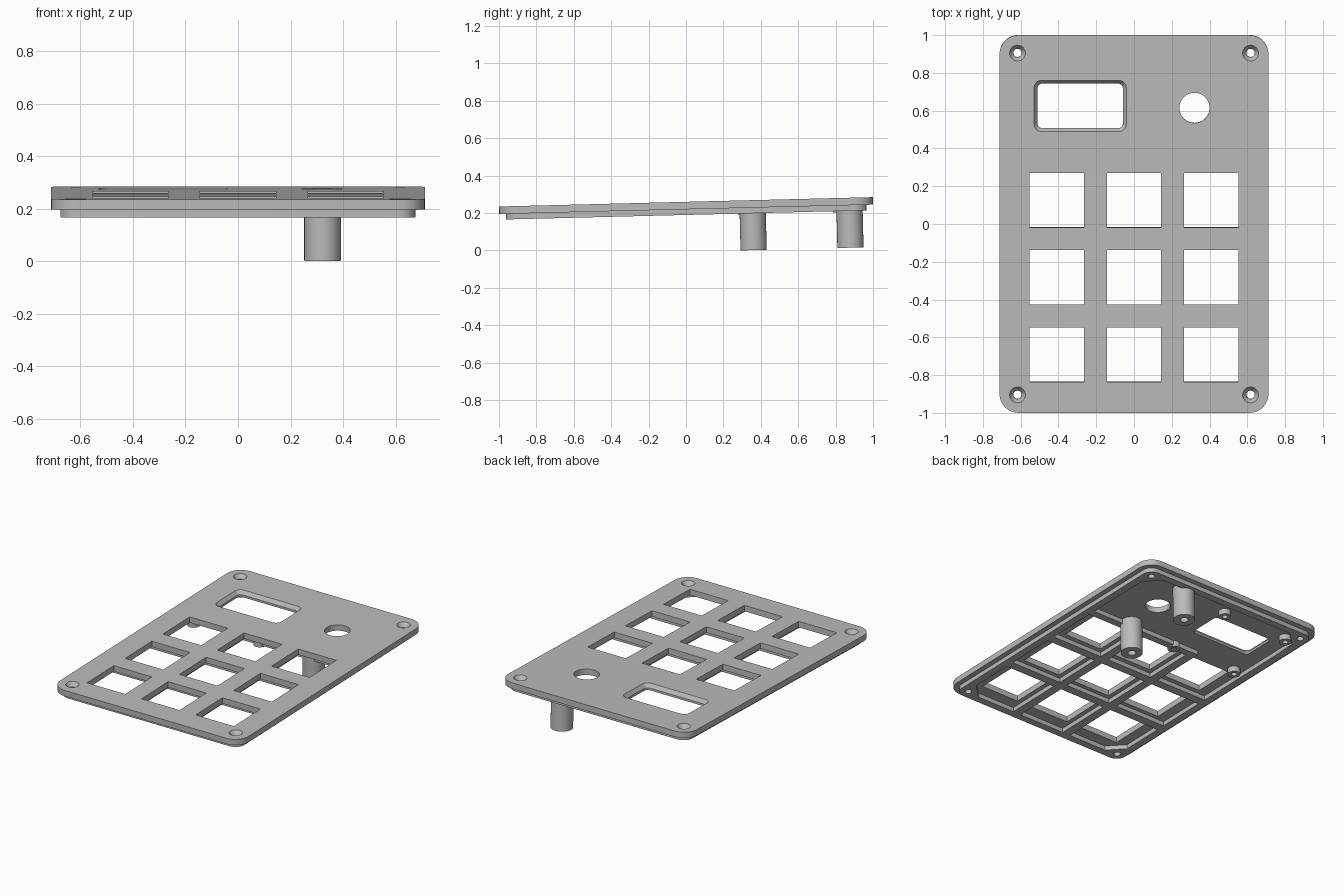
import bpy, bmesh, math
from mathutils import Matrix

cube = bpy.data.objects.get("Cube")
if cube:
    bpy.data.objects.remove(cube, do_unlink=True)

grey = bpy.data.materials.new("plain grey")
grey.use_nodes = True
grey.diffuse_color = (0.5, 0.5, 0.5, 1)
grey.node_tree.nodes["Principled BSDF"].inputs["Base Color"].default_value = (0.5, 0.5, 0.5, 1)

# Everything is built flat with its top at z = 0, then tilted towards the front
TILT = Matrix.Translation((0, 0, 0.26)) @ Matrix.Rotation(math.atan(0.025), 4, 'X')
PLATE_BOTTOM, FRAME_BOTTOM, POST_BOTTOM = -0.04, -0.07, -0.267


def circle(x, y, r, n=32):
    return [(x + r * math.cos(2 * math.pi * i / n), y + r * math.sin(2 * math.pi * i / n))
            for i in range(n)]


def rounded(x, y, hx, hy, r, n=8):
    """Rectangle outline with rounded corners; hx and hy are half sizes."""
    pts = []
    for q, (sx, sy) in enumerate([(1, 1), (-1, 1), (-1, -1), (1, -1)]):
        for i in range(n + 1):
            a = math.pi / 2 * (q + i / n)
            pts.append((x + sx * (hx - r) + r * math.cos(a), y + sy * (hy - r) + r * math.sin(a)))
    return pts


def box(x0, x1, y0, y1):
    return [(x0, y0), (x1, y0), (x1, y1), (x0, y1)]


def finish(name, bm):
    bmesh.ops.remove_doubles(bm, verts=bm.verts, dist=0.0001)
    bmesh.ops.recalc_face_normals(bm, faces=bm.faces)
    bm.transform(TILT)
    mesh = bpy.data.meshes.new(name)
    bm.to_mesh(mesh)
    bm.free()
    mesh.materials.clear()
    mesh.materials.append(grey)
    obj = bpy.data.objects.new(name, mesh)
    bpy.context.collection.objects.link(obj)
    bpy.ops.object.select_all(action='DESELECT')
    obj.select_set(True)
    bpy.context.view_layer.objects.active = obj
    bpy.ops.object.shade_smooth_by_angle(angle=math.radians(30))
    return obj


def slab(name, loops, z0, z1):
    """Extruded outline; the loops after the first are holes."""
    curve = bpy.data.curves.new(name, 'CURVE')
    curve.dimensions = '2D'
    curve.fill_mode = 'BOTH'
    curve.extrude = (z1 - z0) / 2
    for pts in loops:
        spline = curve.splines.new('POLY')
        spline.points.add(len(pts) - 1)
        for p, (x, y) in zip(spline.points, pts):
            p.co = (x, y, 0, 1)
        spline.use_cyclic_u = True
    temp = bpy.data.objects.new(name + " outline", curve)
    bpy.context.collection.objects.link(temp)
    graph = bpy.context.evaluated_depsgraph_get()
    mesh = bpy.data.meshes.new_from_object(temp.evaluated_get(graph))
    bm = bmesh.new()
    bm.from_mesh(mesh)
    bmesh.ops.translate(bm, verts=bm.verts, vec=(0, 0, (z0 + z1) / 2))
    bpy.data.objects.remove(temp, do_unlink=True)
    bpy.data.meshes.remove(mesh)
    return finish(name, bm)


def loft(name, sections, ring=False):
    """Skin over (outline, z) sections; ring joins the last to the first."""
    bm = bmesh.new()
    rows = [[bm.verts.new((x, y, z)) for x, y in pts] for pts, z in sections]
    pairs = list(zip(rows, rows[1:])) + ([(rows[-1], rows[0])] if ring else [])
    for a, b in pairs:
        for i in range(len(a)):
            j = (i + 1) % len(a)
            bm.faces.new((a[i], a[j], b[j], b[i]))
    if not ring:
        bm.faces.new(rows[0])
        bm.faces.new(rows[-1])
    return finish(name, bm)


# Layout
columns = [-0.41, 0, 0.41]
rows = [0.126, -0.282, -0.692]
screws = [(sx * 0.617, sy * 0.905) for sx in (-1, 1) for sy in (-1, 1)]
window = (-0.285, 0.625)

# Top plate with key openings, window, knob hole and screw holes
key_holes = [box(x - 0.144, x + 0.144, y - 0.144, y + 0.144) for x in columns for y in rows]
slab("top_plate",
     [rounded(0, 0, 0.712, 1.0, 0.1), rounded(*window, 0.244, 0.136, 0.04),
      circle(0.32, 0.615, 0.08)] + key_holes + [circle(x, y, 0.042) for x, y in screws],
     PLATE_BOTTOM, 0)

# Sloped window lip
lip = [rounded(*window, 0.244, 0.136, 0.04), rounded(*window, 0.226, 0.118, 0.025)]
loft("window_lip", [(lip[0], 0), (lip[1], -0.025), (lip[1], PLATE_BOTTOM),
                    (lip[0], PLATE_BOTTOM)], ring=True)

# Countersunk screw seats
for i, (x, y) in enumerate(screws):
    wide, narrow = circle(x, y, 0.042), circle(x, y, 0.022)
    loft(f"screw_seat_{i + 1}", [(wide, 0), (narrow, -0.028), (narrow, PLATE_BOTTOM),
                                 (wide, PLATE_BOTTOM)], ring=True)

# Underside frame: rim, corner screw pads and ribs between the keys
ex, ey, cut = 0.625, 0.915, 0.1
x_spans = [(-ex, -0.235), (-0.175, 0.175), (0.235, ex)]
y_spans = [(-ey, -0.515), (-0.455, -0.11), (-0.05, 0.30)]
pockets = []
for c, (x0, x1) in enumerate(x_spans):
    for r, (y0, y1) in enumerate(y_spans):
        if c == 0 and r == 2:
            continue
        pts = box(x0, x1, y0, y1)
        if r == 0 and c == 0:
            pts = [(x0, y0 + cut), (x0 + cut, y0)] + pts[1:]
        if r == 0 and c == 2:
            pts = [pts[0], (x1 - cut, y0), (x1, y0 + cut)] + pts[2:]
        pockets.append(pts)
# Open bay for the display board, joined with the nearest key pocket
pockets.append([(-ex, -0.05), (-0.235, -0.05), (-0.235, 0.35), (ex, 0.35),
                (ex, ey - cut), (ex - cut, ey), (cut - ex, ey), (-ex, ey - cut)])
slab("under_frame",
     [rounded(0, 0, 0.677, 0.965, 0.068)] + pockets + [circle(x, y, 0.022) for x, y in screws],
     FRAME_BOTTOM, PLATE_BOTTOM)


def standoff(name, x, y, radius, bore, bottom, depth):
    outer, inner = circle(x, y, radius), circle(x, y, bore)
    loft(name, [(outer, PLATE_BOTTOM + 0.002), (outer, bottom), (inner, bottom),
                (inner, bottom + depth)])


# Tall posts and short display standoffs
for label, y in (("front", 0.355), ("rear", 0.873)):
    standoff(f"{label}_post", 0.322, y, 0.07, 0.026, POST_BOTTOM, 0.15)
for side, x in (("right", -0.56), ("middle", -0.06)):
    for label, y in (("front", 0.32), ("rear", 0.825)):
        standoff(f"{label}_{side}_standoff", x, y, 0.04, 0.018, -0.078, 0.03)
